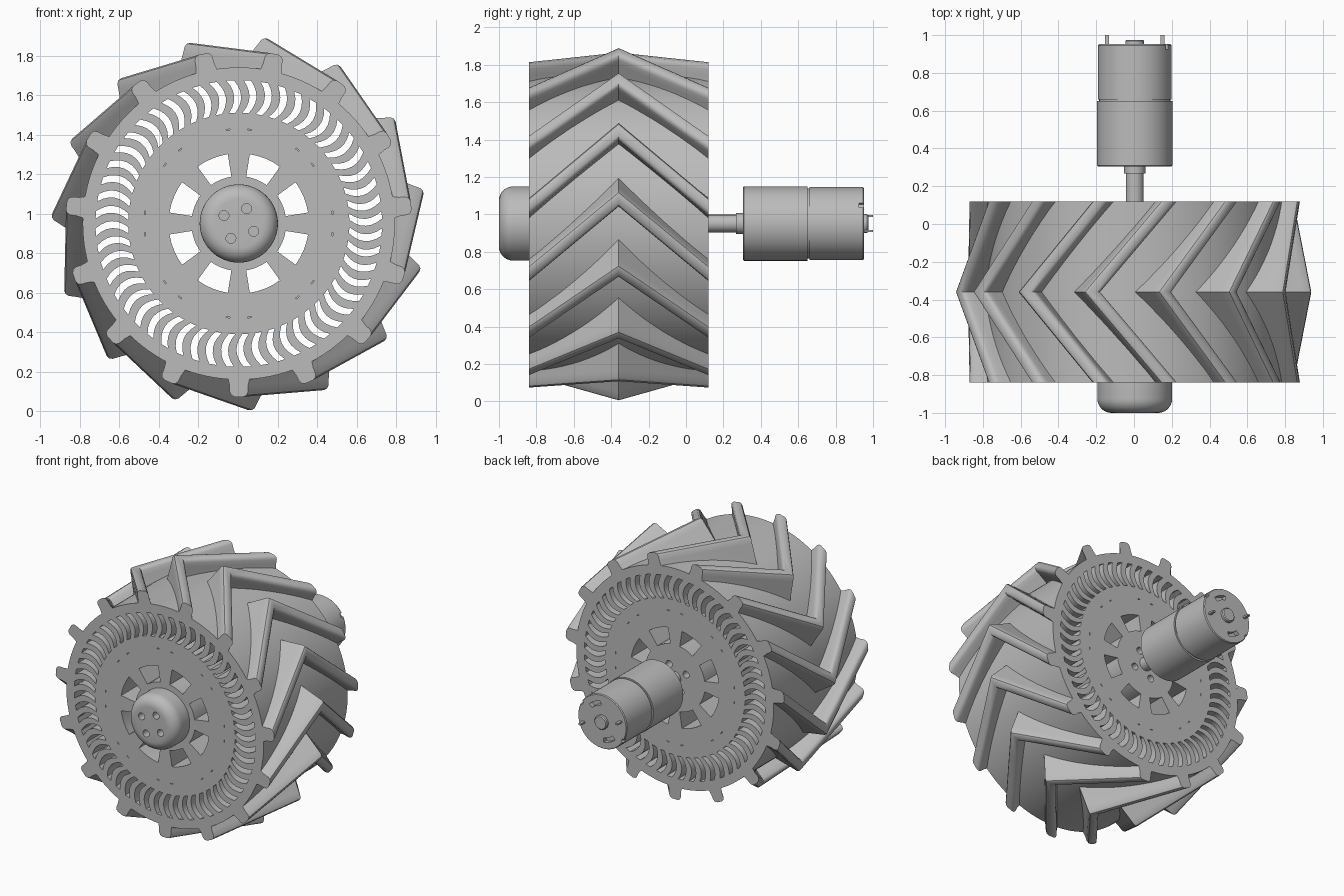
import bpy, bmesh
from math import sin, cos, pi, radians, sqrt
from mathutils import Vector

if "Cube" in bpy.data.objects:
    bpy.data.objects.remove(bpy.data.objects["Cube"], do_unlink=True)

CX, CZ = 0.004, 0.951                   # axle position
FRONT, MID, BACK = -0.84, -0.36, 0.12   # wheel faces and tread centre line
DRUM = 0.79                             # wheel radius

grey = bpy.data.materials.new("plain_grey")
grey.use_nodes = True
grey.diffuse_color = (0.5, 0.5, 0.5, 1)
grey.node_tree.nodes["Principled BSDF"].inputs["Base Color"].default_value = (0.5, 0.5, 0.5, 1)


def polar(r, a, y):
    return Vector((CX + r * cos(a), y, CZ + r * sin(a)))


def finish(name, bm):
    bmesh.ops.recalc_face_normals(bm, faces=bm.faces)
    mesh = bpy.data.meshes.new(name)
    bm.to_mesh(mesh)
    bm.free()
    mesh.materials.append(grey)
    ob = bpy.data.objects.new(name, mesh)
    bpy.context.collection.objects.link(ob)
    return ob


def activate(ob):
    bpy.ops.object.select_all(action="DESELECT")
    ob.select_set(True)
    bpy.context.view_layer.objects.active = ob


def smooth(ob):
    activate(ob)
    bpy.ops.object.shade_smooth_by_angle(angle=radians(35))


def loft(bm, rings):
    """Skin a list of equal closed rings and cap both ends."""
    loops = [[bm.verts.new(p) for p in ring] for ring in rings]
    n = len(loops[0])
    for a, b in zip(loops, loops[1:]):
        for i in range(n):
            j = (i + 1) % n
            bm.faces.new((a[i], a[j], b[j], b[i]))
    bm.faces.new(loops[0])
    bm.faces.new(loops[-1])


def lathe(bm, profile, n=64, centre=(0, 0)):
    """Turn (radius, y) points round an axis parallel to the axle."""
    shift = Vector((centre[0], 0, centre[1]))
    loft(bm, [[polar(r, 2 * pi * i / n, y) + shift for i in range(n)] for r, y in profile])


def prism(bm, outline, y0, y1):
    """Extrude a list of (radius, angle) points along the axle."""
    loft(bm, [[polar(r, a, y) for r, a in outline] for y in (y0, y1)])


def sector(r0, r1, a, half, n=4):
    arc = [a - half + 2 * half * i / n for i in range(n + 1)]
    return [(r1, t) for t in arc] + [(r0, t) for t in reversed(arc)]


def cut(ob, bm):
    """Subtract a cutter mesh and discard it."""
    cutter = finish("cutter", bm)
    cutter.hide_render = True
    mod = ob.modifiers.new("cut", "BOOLEAN")
    mod.operation, mod.solver, mod.object = "DIFFERENCE", "EXACT", cutter
    activate(ob)
    bpy.ops.object.modifier_apply(modifier=mod.name)
    bpy.data.objects.remove(cutter, do_unlink=True)


# Cylindrical wheel body
bm = bmesh.new()
lathe(bm, [(DRUM, FRONT), (DRUM, BACK)], 120)
wheel = finish("wheel_body", bm)

# Curved slots, hub windows, bolt holes and small slits
bm = bmesh.new()
SLOTS = 52
for k in range(SLOTS):
    a = 2 * pi * (k + 0.5) / SLOTS
    left, right = [], []
    for i in range(7):
        u = i / 6
        r = 0.56 + 0.165 * u
        bow = -0.033 * 4 * u * (1 - u)
        width = 0.016 + 0.003 * u
        left.append((r, a + (bow - width) / r))
        right.append((r, a + (bow + width) / r))
    prism(bm, left + right[::-1], FRONT - 0.1, BACK + 0.1)
for k in range(8):
    a = pi / 8 + k * pi / 4
    prism(bm, sector(0.24, 0.355, a, radians(13.5)), FRONT - 0.1, BACK + 0.1)
    for side in (-1, 1):
        slit = sector(0.475, 0.48, k * pi / 4 + side * radians(6.5), 0.02, 1)
        prism(bm, slit, FRONT - 0.02, FRONT + 0.01)
        prism(bm, slit, BACK - 0.01, BACK + 0.02)
for k in range(4):
    a = radians(62 + 90 * k)
    lathe(bm, [(0.025, BACK - 0.06), (0.025, BACK + 0.05)], 20, (0.1 * cos(a), 0.1 * sin(a)))
cut(wheel, bm)
smooth(wheel)

# Chevron tread lugs: a tooth section slid sideways from each face to the centre
half = [(-0.047, 0.82), (-0.046, 0.853), (-0.038, 0.869), (-0.022, 0.877)]
section = half + [(-t, r) for t, r in reversed(half)]
SLIDE, DROP, ROOT = 0.408, 0.034, 0.055


def lug_ring(a, slide, drop, y):
    """Tooth outline, with its two root points kept just inside the drum."""
    points = [(t + slide, r - drop) for t, r in section]
    roots = [(s, sqrt((DRUM - 0.006) ** 2 - s * s)) for s in (slide - ROOT, slide + ROOT)]
    out, across = Vector((cos(a), 0, sin(a))), Vector((-sin(a), 0, cos(a)))
    return [Vector((CX, y, CZ)) + out * r + across * t
            for t, r in [roots[0]] + points + [roots[1]]]


bm = bmesh.new()
LUGS, PIECES = 15, 4
for k in range(LUGS):
    a = 2 * pi * k / LUGS - pi / 2
    ends = [lug_ring(a, 0, 0, FRONT), lug_ring(a, SLIDE, DROP, MID), lug_ring(a, 0, 0, BACK)]
    rings = []
    for p, q in zip(ends, ends[1:]):
        rings += [[u.lerp(v, i / PIECES) for u, v in zip(p, q)] for i in range(PIECES)]
    loft(bm, rings + [ends[-1]])
smooth(finish("tread_lugs", bm))

# Rounded hub cap with four bolt holes
bm = bmesh.new()
edge = 0.075
dome = [(0.198 - edge + edge * cos(t * pi / 16), -1 + edge - edge * sin(t * pi / 16))
        for t in range(9)]
lathe(bm, [(0.198, FRONT + 0.005)] + dome)
cap = finish("hub_cap", bm)
bm = bmesh.new()
for k in range(4):
    a = radians(62 + 90 * k)
    lathe(bm, [(0.025, -1.05), (0.025, -0.92)], 24, (0.085 * cos(a), 0.085 * sin(a)))
cut(cap, bm)
smooth(cap)

# Drive shaft and collar
bm = bmesh.new()
lathe(bm, [(0.047, BACK - 0.02), (0.047, 0.267), (0.056, 0.267), (0.056, 0.31)], 40)
smooth(finish("drive_shaft", bm))

# Motor: gearbox, groove and can
bm = bmesh.new()
lathe(bm, [(0.193, 0.305), (0.199, 0.311), (0.199, 0.65), (0.188, 0.65), (0.188, 0.66),
           (0.195, 0.66), (0.195, 0.945), (0.19, 0.952)])
motor = finish("motor", bm)
bm = bmesh.new()
for k in range(2):
    prism(bm, sector(0.115, 0.145, radians(65) + k * pi, radians(20), 8), 0.92, 1)
    prism(bm, sector(0.18, 0.25, radians(30) + k * pi, radians(4), 2), 0.925, 1)
cut(motor, bm)
smooth(motor)

# Rear bearing boss
bm = bmesh.new()
lathe(bm, [(0.05, 0.945), (0.05, 0.968), (0.044, 0.975)], 32)
smooth(finish("rear_boss", bm))

# Two flat terminals
for side, name in ((-1, "right_terminal"), (1, "left_terminal")):
    bm = bmesh.new()
    bmesh.ops.create_cube(bm, size=1)
    for v in bm.verts:
        v.co = Vector((CX + v.co.x * 0.02 + side * 0.147, v.co.y * 0.06 + 0.97,
                       v.co.z * 0.012 + CZ - side * 0.04))
    finish(name, bm)
